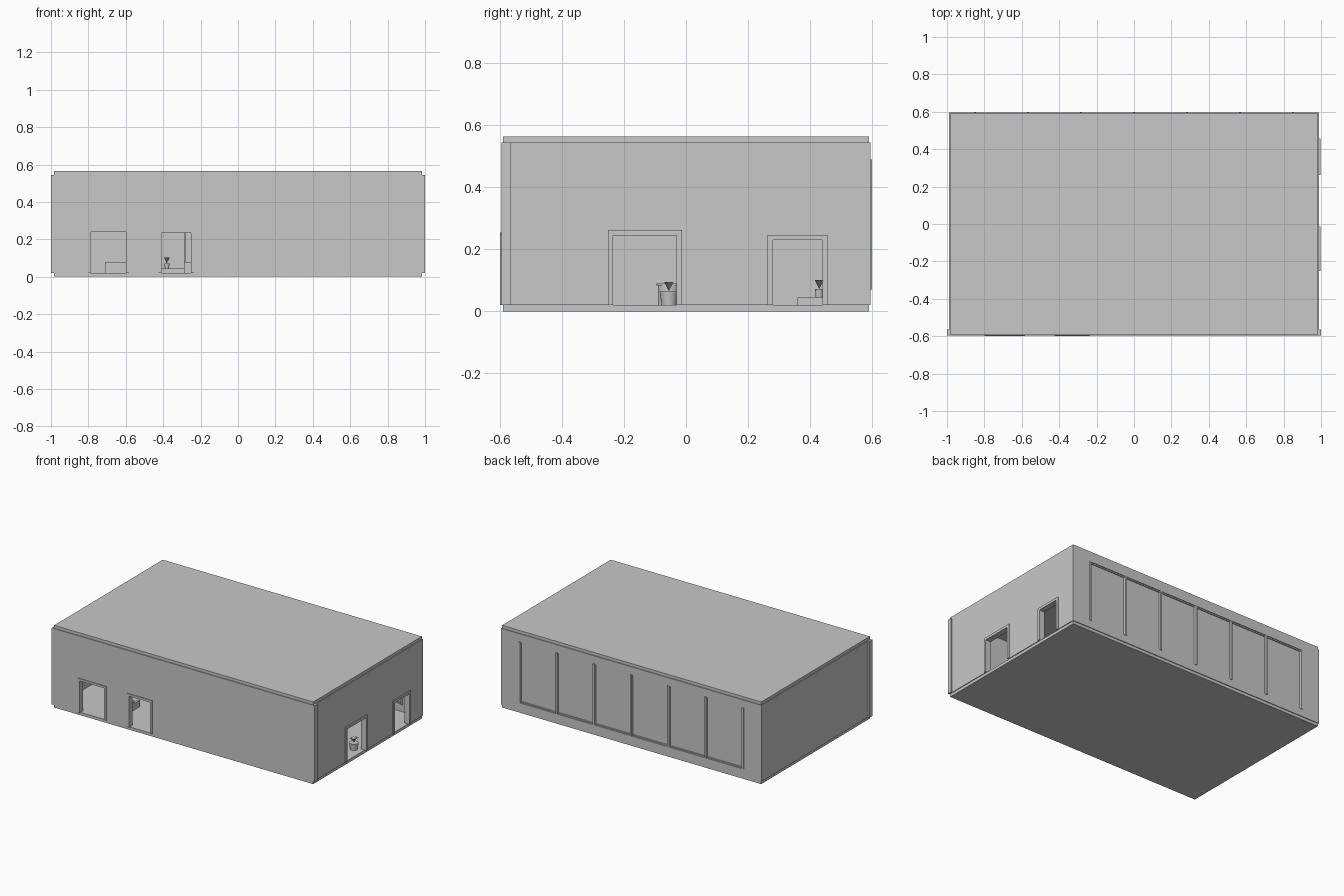
import bpy, bmesh, math
from mathutils import Matrix, Vector

cube = bpy.data.objects.get("Cube")
if cube:
    bpy.data.objects.remove(cube, do_unlink=True)

grey = bpy.data.materials.new("plain_grey")
grey.use_nodes = True
tone = (0.58, 0.58, 0.58, 1)
grey.diffuse_color = tone
grey.node_tree.nodes["Principled BSDF"].inputs["Base Color"].default_value = tone


def finish(name, bm):
    mesh = bpy.data.meshes.new(name)
    bm.to_mesh(mesh)
    bm.free()
    mesh.materials.append(grey)
    obj = bpy.data.objects.new(name, mesh)
    bpy.context.collection.objects.link(obj)
    return obj


def add_box(bm, low, high):
    low, high = Vector(low), Vector(high)
    size = Matrix.Diagonal((high - low).to_4d())
    size[3][3] = 1
    bmesh.ops.create_cube(bm, size=1, matrix=Matrix.Translation((low + high) / 2) @ size)


def boxes(name, pairs):
    bm = bmesh.new()
    for low, high in pairs:
        add_box(bm, low, high)
    return finish(name, bm)


FLOOR, CEIL = 0.02, 0.545


def along(axis, a, depth, z):
    """Point at distance a along a wall that runs on x or y."""
    return (a, depth, z) if axis == "x" else (depth, a, z)


def wall(name, axis, span, depth, openings=()):
    """Wall built from piers, sills and lintels round its openings."""
    inner, outer = depth
    pairs = []

    def piece(a, b, low, high):
        if b > a and high > low:
            pairs.append((along(axis, a, inner, low), along(axis, b, outer, high)))

    start = span[0]
    for a, b, low, high in openings:
        piece(start, a, FLOOR, CEIL)
        piece(a, b, FLOOR, low)
        piece(a, b, high, CEIL)
        start = b
    piece(start, span[1], FLOOR, CEIL)
    return boxes(name, pairs)


def surround(name, axis, opening, depth, width):
    """Two jambs and a head round a doorway."""
    a, b, low, high = opening
    near, far = depth
    boxes(name, [(along(axis, p, near, q), along(axis, r, far, s)) for p, q, r, s in (
        (a - width, low, a, high + width),
        (b, low, b + width, high + width),
        (a, high, b, high + width))])


# Floor and roof slabs
boxes("floor_slab", [((-0.985, -0.59, 0), (0.985, 0.59, FLOOR))])
boxes("roof_slab", [((-0.985, -0.59, CEIL), (0.985, 0.59, 0.565))])

# Walls
front_doors = [(-0.785, -0.598, FLOOR, 0.24), (-0.41, -0.25, FLOOR, 0.235)]
side_doors = [(-0.235, -0.03, FLOOR, 0.245), (0.28, 0.44, FLOOR, 0.23)]
window = (-0.85, 0.85, 0.07, 0.49)
wall("front_wall", "x", (-1, 1), (-0.595, -0.565), front_doors)
wall("left_wall", "y", (-0.565, 0.595), (0.962, 0.99), side_doors)
wall("right_wall", "y", (-0.565, 0.595), (-0.99, -0.962))
wall("back_wall", "x", (-0.962, 0.962), (0.567, 0.595), [window])

# Door surrounds
for i, door in enumerate(front_doors):
    surround(f"front_door_surround_{i + 1}", "x", door, (-0.6, -0.56), 0.015)
for i, door in enumerate(side_doors):
    surround(f"side_door_surround_{i + 1}", "y", door, (0.957, 0.997), 0.017)

# Long back window: panes, mullions and rails
boxes("window_panes", [((-0.85, 0.578, 0.07), (0.85, 0.584, 0.49))])
step = 1.7 / 6
boxes("window_mullions", [((x - 0.006, 0.56, 0.07), (x + 0.006, 0.6, 0.49))
                          for x in (-0.85 + step * i for i in range(7))])
boxes("window_rails", [((-0.85, 0.572, z), (0.85, 0.59, z + 0.008)) for z in (0.07, 0.482)])


# Furniture
def sofa(name, x, y):
    boxes(name, [
        ((x - 0.09, y - 0.04, FLOOR), (x + 0.09, y + 0.04, 0.05)),
        ((x - 0.09, y - 0.04, 0.05), (x + 0.09, y - 0.025, 0.08)),
        ((x - 0.09, y - 0.025, 0.05), (x - 0.075, y + 0.04, 0.065)),
        ((x + 0.075, y - 0.025, 0.05), (x + 0.09, y + 0.04, 0.065))])


def plant(name, x, y, z, radius, height):
    bm = bmesh.new()
    bmesh.ops.create_cone(bm, cap_ends=True, segments=20, radius1=radius * 0.8, radius2=radius,
                          depth=height, matrix=Matrix.Translation((x, y, z + height / 2)))
    finish(name + "_pot", bm)
    # Leaves fan out from the middle of the pot
    bm = bmesh.new()
    base = Vector((x, y, z + height))
    for i in range(8):
        turn = Matrix.Rotation(i * math.tau / 8, 3, "Z")
        pts = [(0, 0, 0), (0.015, 0.006, 0.03), (0.035, 0, 0.03), (0.015, -0.006, 0.03)]
        bm.faces.new([bm.verts.new(base + turn @ Vector(p)) for p in pts])
    finish(name + "_leaves", bm)


sofa("sofa_1", -0.62, -0.35)
sofa("sofa_2", -0.2, -0.35)
boxes("low_bench", [((-0.45, 0.36, FLOOR), (-0.25, 0.46, 0.045))])
plant("bench_plant", -0.38, 0.43, 0.045, 0.014, 0.027)
plant("door_plant", 0.92, -0.055, FLOOR, 0.03, 0.045)

# Round side table
bm = bmesh.new()
for radius, low, high in ((0.036, FLOOR, 0.083), (0.04, 0.083, 0.09)):
    bmesh.ops.create_cone(bm, cap_ends=True, segments=32, radius1=radius, radius2=radius,
                          depth=high - low,
                          matrix=Matrix.Translation((0.3, -0.055, (low + high) / 2)))
table = finish("round_table", bm)
bpy.context.view_layer.objects.active = table
table.select_set(True)
bpy.ops.object.shade_smooth_by_angle()
